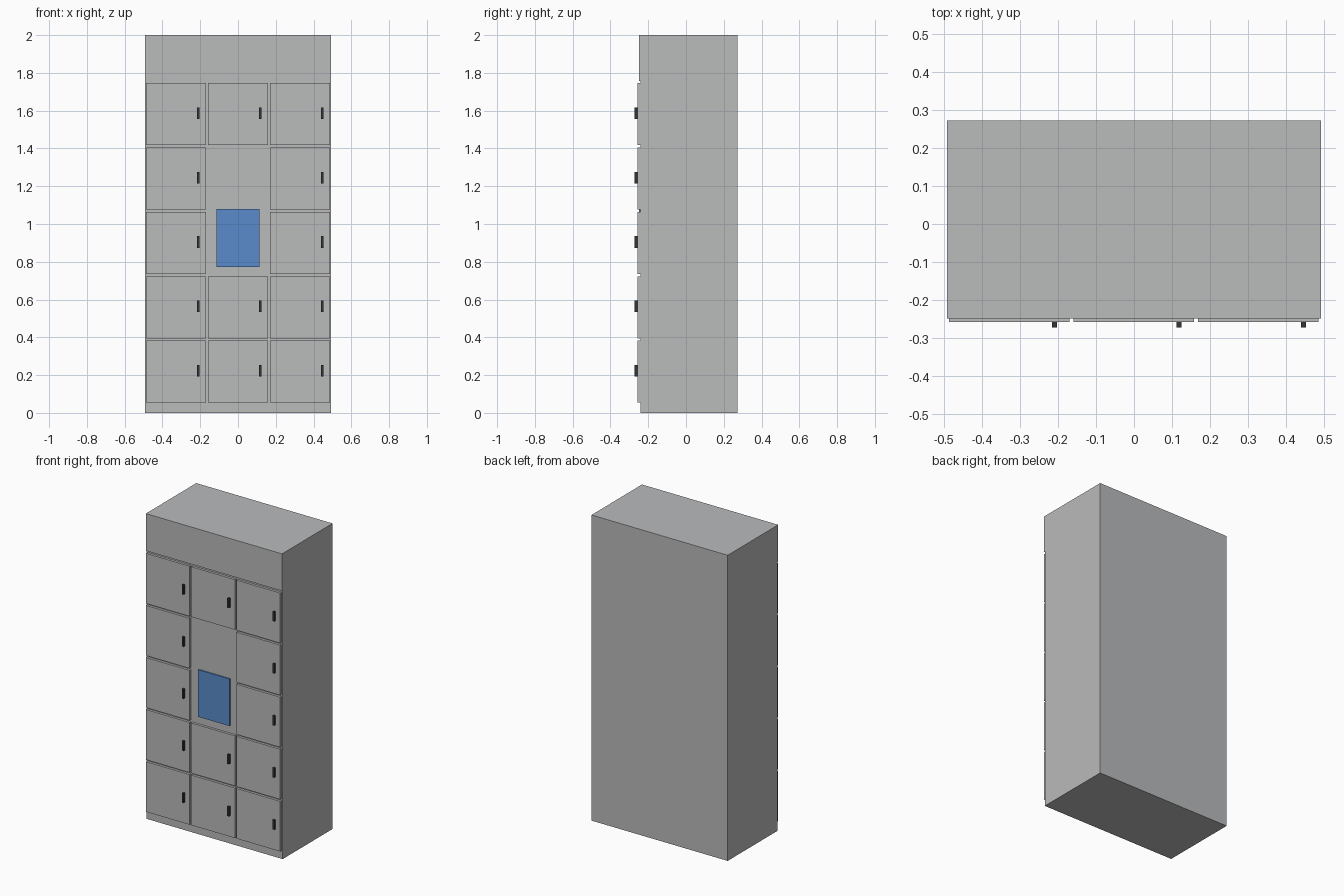
import bpy
import bmesh

if "Cube" in bpy.data.objects:
    bpy.data.objects.remove(bpy.data.objects["Cube"])


def material(name, color):
    m = bpy.data.materials.new(name)
    m.diffuse_color = (*color, 1.0)
    m.use_nodes = True
    m.node_tree.nodes["Principled BSDF"].inputs["Base Color"].default_value = m.diffuse_color
    return m


GREY = material("locker grey", (0.49, 0.495, 0.50))
BLUE = material("screen blue", (0.105, 0.26, 0.60))
DARK = material("handle dark", (0.035, 0.035, 0.037))


def box(name, x, y, z, mat):
    """Box from (min, max) ranges on each axis."""
    bm = bmesh.new()
    bmesh.ops.create_cube(bm, size=1.0)
    for v in bm.verts:
        v.co = [r[0] if c < 0 else r[1] for c, r in zip(v.co, (x, y, z))]
    mesh = bpy.data.meshes.new(name)
    bm.to_mesh(mesh)
    bm.free()
    mesh.materials.append(mat)
    obj = bpy.data.objects.new(name, mesh)
    bpy.context.collection.objects.link(obj)
    return obj


BACK, BODY, HEADER, DOOR, HANDLE = 0.273, -0.242, -0.249, -0.258, -0.272
W = 0.493

# Cabinet body and the slightly raised header above the doors
box("cabinet_body", (-W, W), (BODY, BACK), (0, 1.757), GREY)
box("header", (-W, W), (HEADER, BACK), (1.757, 2.0), GREY)

# Doors with handles, leaving two middle bays free for the screen
for col in range(3):
    for row in range(5):
        if col == 1 and row in (2, 3):
            continue
        x = -0.487 + 0.328 * col
        z = 0.054 + 0.3408 * row
        tag = f"{col + 1}_{row + 1}"
        box(f"door_{tag}", (x, x + 0.317), (DOOR, BODY), (z, z + 0.328), GREY)
        box(f"handle_{tag}", (x + 0.271, x + 0.284), (HANDLE, DOOR),
            (z + 0.138, z + 0.200), DARK)

# Touch screen
box("screen", (-0.114, 0.114), (-0.250, BODY), (0.772, 1.08), BLUE)
